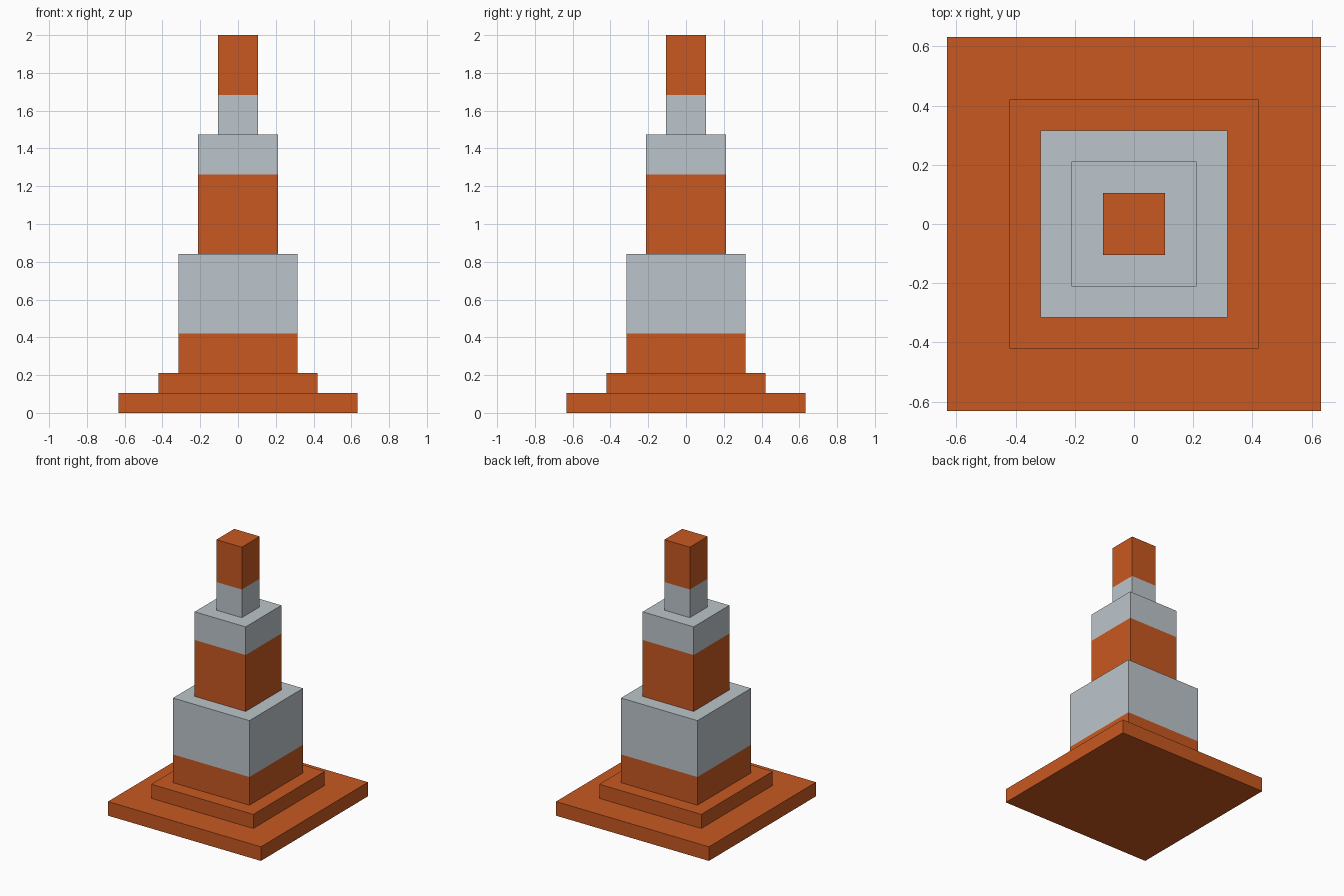
import bpy
import bmesh

if "Cube" in bpy.data.objects:
    bpy.data.objects.remove(bpy.data.objects["Cube"])

U = 2 / 19  # grid unit: the cone is 19 units tall


def material(name, rgb):
    m = bpy.data.materials.new(name)
    m.diffuse_color = (*rgb, 1)
    m.use_nodes = True
    m.node_tree.nodes["Principled BSDF"].inputs["Base Color"].default_value = m.diffuse_color
    return m


orange = material("safety orange", (0.578, 0.098, 0.015))
grey = material("reflective grey", (0.503, 0.558, 0.597))


def tier(name, half, bottom, top, stripe=None, grey_above=True):
    """Square block, optionally split into two colours at height stripe."""
    bm = bmesh.new()
    bmesh.ops.create_cube(bm, size=1)
    for v in bm.verts:
        v.co.x *= 2 * half * U
        v.co.y *= 2 * half * U
        v.co.z = (top if v.co.z > 0 else bottom) * U
    if stripe:
        bmesh.ops.bisect_plane(bm, geom=bm.verts[:] + bm.edges[:] + bm.faces[:],
                               plane_co=(0, 0, stripe * U), plane_no=(0, 0, 1))
        for f in bm.faces:
            above = f.calc_center_median().z > stripe * U
            f.material_index = int(above == grey_above)
    mesh = bpy.data.meshes.new(name)
    bm.to_mesh(mesh)
    bm.free()
    mesh.materials.append(orange)
    mesh.materials.append(grey)
    ob = bpy.data.objects.new(name, mesh)
    bpy.context.collection.objects.link(ob)


# Plain base steps
tier("base_plate", 6, 0, 1)
tier("base_step", 4, 1, 2)
# Striped cone body
tier("lower_block", 3, 2, 8, stripe=4)
tier("middle_block", 2, 8, 14, stripe=12)
tier("tip_block", 1, 14, 19, stripe=16, grey_above=False)
